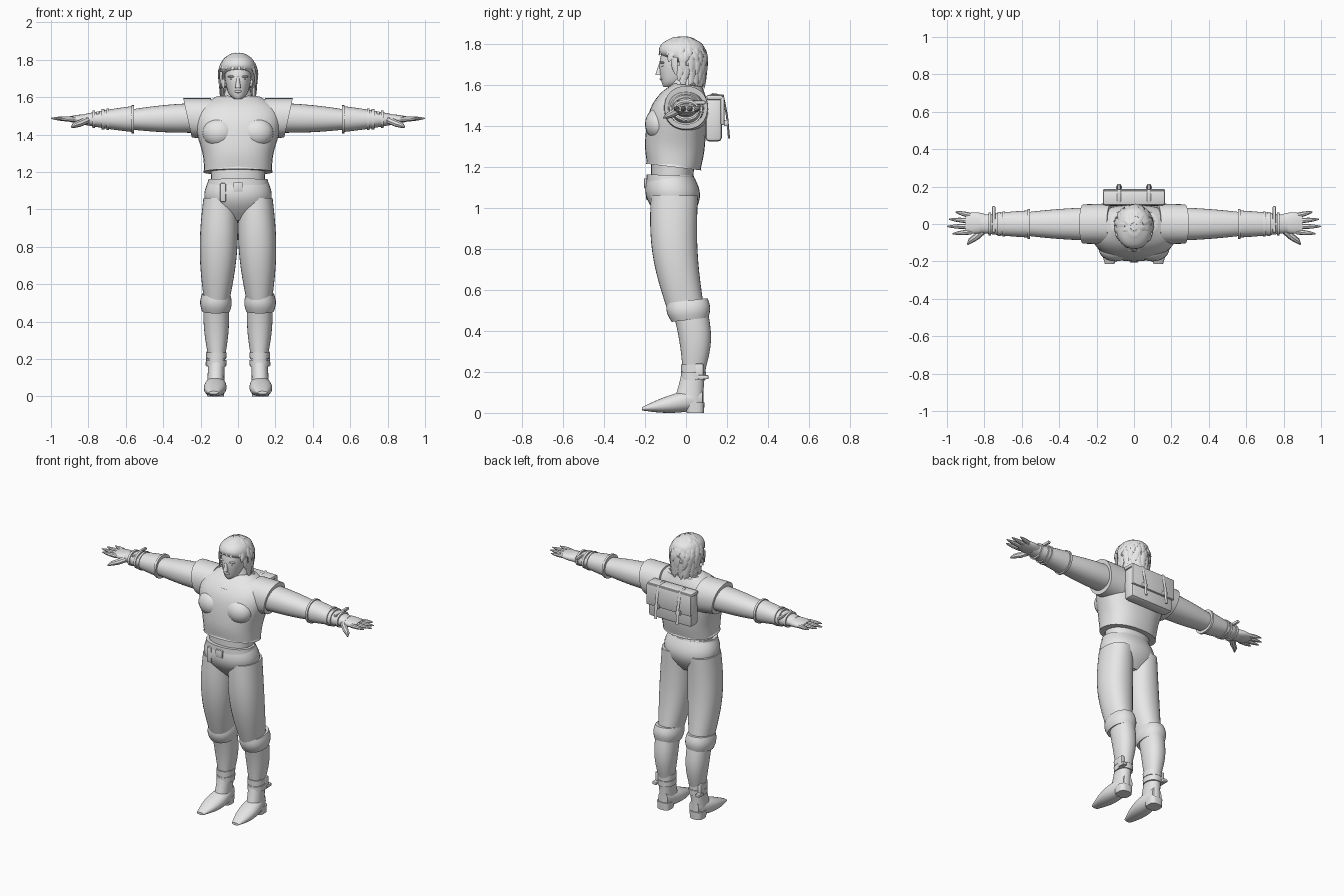
import bpy, bmesh, math, random
from mathutils import Matrix, Vector

cube = bpy.data.objects.get("Cube")
if cube:
    bpy.data.objects.remove(cube, do_unlink=True)
random.seed(4)

colour = (0.8, 0.8, 0.8, 1)
grey = bpy.data.materials.new("plain_grey")
grey.use_nodes = True
grey.diffuse_color = colour
grey.node_tree.nodes["Principled BSDF"].inputs["Base Color"].default_value = colour


def finish(name, bm, mirror=False):
    bmesh.ops.recalc_face_normals(bm, faces=bm.faces)
    mesh = bpy.data.meshes.new(name)
    bm.to_mesh(mesh)
    bm.free()
    mesh.materials.append(grey)
    mesh.shade_smooth()
    mesh.set_sharp_from_angle(angle=math.radians(40))
    ob = bpy.data.objects.new(name, mesh)
    bpy.context.collection.objects.link(ob)
    if mirror:
        ob.modifiers.new("Mirror", "MIRROR").use_mirror_merge = False


def skin(bm, rings):
    """Join rings of points into a closed tube."""
    loops = [[bm.verts.new(point) for point in ring] for ring in rings]
    for low, high in zip(loops, loops[1:]):
        for i in range(len(low)):
            bm.faces.new((low[i - 1], low[i], high[i], high[i - 1]))
    bm.faces.new(loops[0])
    bm.faces.new(loops[-1])


def oval(axis, centre, radii, power, tilt, sides=32):
    """Rounded-square ring across one axis, leaning along it by the tilt."""
    first, second = [i for i in range(3) if i != axis]
    ring = []
    for k in range(sides):
        angle = math.tau * k / sides
        u, v = [radius * math.copysign(abs(wave) ** (2 / power), wave)
                for radius, wave in zip(radii, (math.cos(angle), math.sin(angle)))]
        point = Vector(centre)
        point[first] += u
        point[second] += v
        point[axis] += tilt * v
        ring.append(point)
    return ring


def barrel(name, start, end, radii, end_radii, swell=(0, 0), bow=0,
           axis=2, power=2.2, tilt=0, mirror=True, steps=12):
    """Tapering limb whose middle swells outward and bows along y."""
    rings = []
    for i in range(steps + 1):
        t = i / steps
        arch = math.sin(math.pi * t)
        centre = Vector(start).lerp(end, t) + Vector((0, bow * arch, 0))
        size = [a + (b - a) * t + s * arch for a, b, s in zip(radii, end_radii, swell)]
        rings.append(oval(axis, centre, size, power, tilt))
    bm = bmesh.new()
    skin(bm, rings)
    finish(name, bm, mirror)


def cubic(p, q, r, s, t):
    return q + t * (r - p + t * (2 * p - 5 * q + 4 * r - s + t * (3 * (q - r) + s - p))) / 2


def stack(name, rows, power=2.2, tilt=0, steps=5):
    """Central upright form; each row is height, half width, front and back."""
    padded = [rows[0], *rows, rows[-1]]
    rings = []
    for i in range(len(rows) - 1):
        last = i == len(rows) - 2
        for step in range(steps + last):
            z, width, front, back = [cubic(*keys, step / steps) for keys in zip(*padded[i:i + 4])]
            rings.append(oval(2, (0, (front + back) / 2, z), (width, (back - front) / 2), power, tilt))
    bm = bmesh.new()
    skin(bm, rings)
    finish(name, bm)


def tube(bm, points, radius, up=(0, 0, 1), flat=1, taper=0.8, sides=8):
    """Curved tube through points, thinning towards its tip."""
    points = [Vector(p) for p in points]
    last = len(points) - 1
    rings = []
    for i, point in enumerate(points):
        along = (points[min(i + 1, last)] - points[max(i - 1, 0)]).normalized()
        side = along.cross(Vector(up)).normalized()
        rise = side.cross(along) * flat
        size = radius * (1 - taper * (i / last) ** 3)
        angles = [math.tau * k / sides for k in range(sides)]
        rings.append([point + size * (side * math.cos(a) + rise * math.sin(a)) for a in angles])
    skin(bm, rings)


def placed(centre, size):
    return Matrix.Translation(centre) @ Matrix.Diagonal((*size, 1))


def box(name, centre, size, bevel=0.005, mirror=False):
    bm = bmesh.new()
    bmesh.ops.create_cube(bm, size=1, matrix=placed(centre, size))
    bmesh.ops.bevel(bm, geom=bm.edges[:], offset=bevel, segments=2, affect="EDGES", profile=0.5)
    finish(name, bm, mirror)


def blob(name, centre, size, mirror=True):
    bm = bmesh.new()
    bmesh.ops.create_uvsphere(bm, u_segments=24, v_segments=14, radius=1, matrix=placed(centre, size))
    finish(name, bm, mirror)


# Torso, shirt and neck
barrel("waist", (0, -.07, 1.1), (0, -.06, 1.3), (.14, .1), (.15, .11), mirror=False)
stack("shirt", [(1.2, .18, -.19, .07), (1.3, .19, -.2, .09), (1.45, .23, -.18, .1),
                (1.54, .21, -.13, .1), (1.6, .12, -.06, .08)], power=2.4, tilt=-.12)
barrel("shirt_hem", (0, -.06, 1.2), (0, -.06, 1.22), (.186, .135), (.178, .13),
       tilt=-.12, mirror=False, steps=2)
blob("chest_muscle", (.1, -.13, 1.41), (.09, .07, .08))
barrel("sleeve", (.12, 0, 1.48), (.27, 0, 1.49), (.11, .115), (.105, .105), axis=0, tilt=.22)
barrel("neck", (0, -.01, 1.5), (0, 0, 1.66), (.11, .09), (.06, .06), mirror=False)
bm = bmesh.new()
turns = [math.tau * k / 32 for k in range(33)]
tube(bm, [(.13 * math.cos(a), .1 * math.sin(a) - .04, .04 * math.sin(a) + 1.57) for a in turns],
     radius=.008, taper=0)
finish("collar", bm)

# Trousers and belt
barrel("hips", (0, -.05, .94), (0, -.075, 1.16), (.1, .06), (.155, .11), swell=(.05, .045), mirror=False)
barrel("waistband", (0, -.077, 1.09), (0, -.077, 1.16), (.168, .118), (.16, .115),
       tilt=-.04, mirror=False)
barrel("trouser_leg", (.095, -.057, 1.06), (.114, 0, .5), (.09, .115), (.066, .09),
       swell=(.022, .008), bow=-.025)
box("belt_buckle", (0, -.195, 1.12), (.05, .02, .05))
box("belt_tail", (-.08, -.18, 1.09), (.03, .03, .1))

# Boots
barrel("knee_cuff", (.118, .02, .455), (.118, .005, .548), (.074, .09), (.075, .1),
       swell=(.01, .01), tilt=.12)
barrel("boot_calf", (.117, .025, .48), (.114, .04, .22), (.068, .085), (.046, .057),
       swell=(.008, .006), bow=.012)
barrel("boot_ankle", (.114, .04, .22), (.12, .01, .04), (.046, .057), (.047, .075), swell=(-.002, -.004))
barrel("boot_foot", (.115, .08, .07), (.13, -.215, .02), (.035, .05), (.025, .008),
       swell=(.03, .016), axis=1)
barrel("boot_heel", (.12, .045, 0), (.12, .04, .05), (.044, .043), (.048, .05), power=3)
for z in (.16, .2):
    barrel("ankle_strap", (.115, .036, z), (.115, .036, z + .036), (.052, .06), (.053, .061))
box("ankle_buckle", (.155, .065, .2), (.03, .04, .08), mirror=True)
box("ankle_spur", (.16, .085, .175), (.03, .05, .02), mirror=True)

# Arms and gauntlets
barrel("arm", (.2, 0, 1.49), (.6, 0, 1.48), (.09, .08), (.06, .05), swell=(.005, .007), axis=0)
barrel("gauntlet", (.555, 0, 1.483), (.82, 0, 1.481), (.073, .07), (.047, .029),
       swell=(.003, .003), axis=0)
for x in (.555, .69, .715, .765):
    t = (x - .555) / .265
    size = (.08 - .025 * t, .075 - .035 * t)
    barrel("gauntlet_band", (x, 0, 1.482), (x + .014, 0, 1.482), size, size, axis=0)
box("wrist_bar", (.75, .025, 1.515), (.018, .14, .018), mirror=True)

# Hands
barrel("palm", (.78, .005, 1.481), (.9, .005, 1.483), (.043, .027), (.05, .015),
       swell=(.01, .004), axis=0)
bm = bmesh.new()
for k, reach in enumerate((.955, .99, 1, .97)):
    base = Vector((.87, .045 - .029 * k, 1.482))
    tip = Vector((reach, .065 - .039 * k, 1.487))
    tube(bm, [base.lerp(tip, t / 6) for t in range(7)], radius=.014)
thumb = [(.8, -.03, 1.48), (.845, -.07, 1.46), (.875, -.09, 1.45), (.89, -.11, 1.44)]
tube(bm, thumb, radius=.019)
finish("fingers", bm, mirror=True)

# Head and face
stack("head", [(1.59, .02, -.11, -.05), (1.62, .05, -.12, .02), (1.7, .07, -.13, .07),
               (1.78, .07, -.11, .08), (1.82, .04, -.07, .05)])
barrel("nose", (0, -.13, 1.65), (0, -.12, 1.71), (.015, .02), (.007, .01), mirror=False)
blob("lips", (0, -.12, 1.63), (.02, .009, .007), mirror=False)
blob("eye", (.03, -.11, 1.695), (.014, .012, .007))
blob("brow", (.03, -.115, 1.71), (.026, .012, .006))
blob("ear", (.07, 0, 1.68), (.01, .018, .028))

# Hair mass with layered locks
stack("hair", [(1.59, .06, .03, .08), (1.69, .09, -.03, .09), (1.75, .096, -.125, .095),
               (1.8, .08, -.12, .08), (1.835, .03, -.06, .02)])


def scalp(turn, fall, lift):
    """Point over the head: a dome above, hanging straight below its equator."""
    dome = min(fall, math.pi / 2)
    hang = .14 * (fall - dome)
    reach = math.sin(dome) * (1 - hang) + lift
    return Vector((.097 * reach * math.cos(turn), .112 * reach * math.sin(turn) - .015,
                   1.72 + .113 * math.cos(dome) - hang))


bm = bmesh.new()
for row in range(7):
    start = .15 + .32 * row
    count = min(18, 7 + 5 * row)
    for k in range(count):
        turn = math.tau * (k + row % 2 / 2) / count + random.uniform(-.1, .1)
        facing = math.sin(turn)
        limit = 1.4 if facing < -.55 else 2.1 if facing < -.15 else 2.55
        if start > limit - .3:
            continue
        end = min(start + random.uniform(.5, .65), limit)
        bend = random.uniform(-.15, .15)
        path = [scalp(turn + bend * t * t, start + (end - start) * t, .03 + .06 * t)
                for t in (0, .4, .7, 1)]
        outward = (math.cos(turn), facing, max(0, 1 - start))
        tube(bm, path, radius=.018, up=outward, flat=.35, sides=6)
finish("hair_locks", bm)

# Backpack
box("backpack", (0, .135, 1.43), (.32, .08, .21), bevel=.018)
box("backpack_flap", (0, .14, 1.54), (.33, .08, .025), bevel=.01)
box("flap_front", (0, .178, 1.475), (.33, .02, .14), bevel=.008)
bm = bmesh.new()
strap = [(.08, .1, 1.54), (.08, .13, 1.556), (.08, .18, 1.55), (.08, .2, 1.45), (.08, .21, 1.34)]
tube(bm, strap, radius=.005, up=(1, 0, 0), flat=2, taper=0)
finish("backpack_strap", bm, mirror=True)
box("strap_buckle", (.08, .196, 1.415), (.03, .02, .03), mirror=True)
